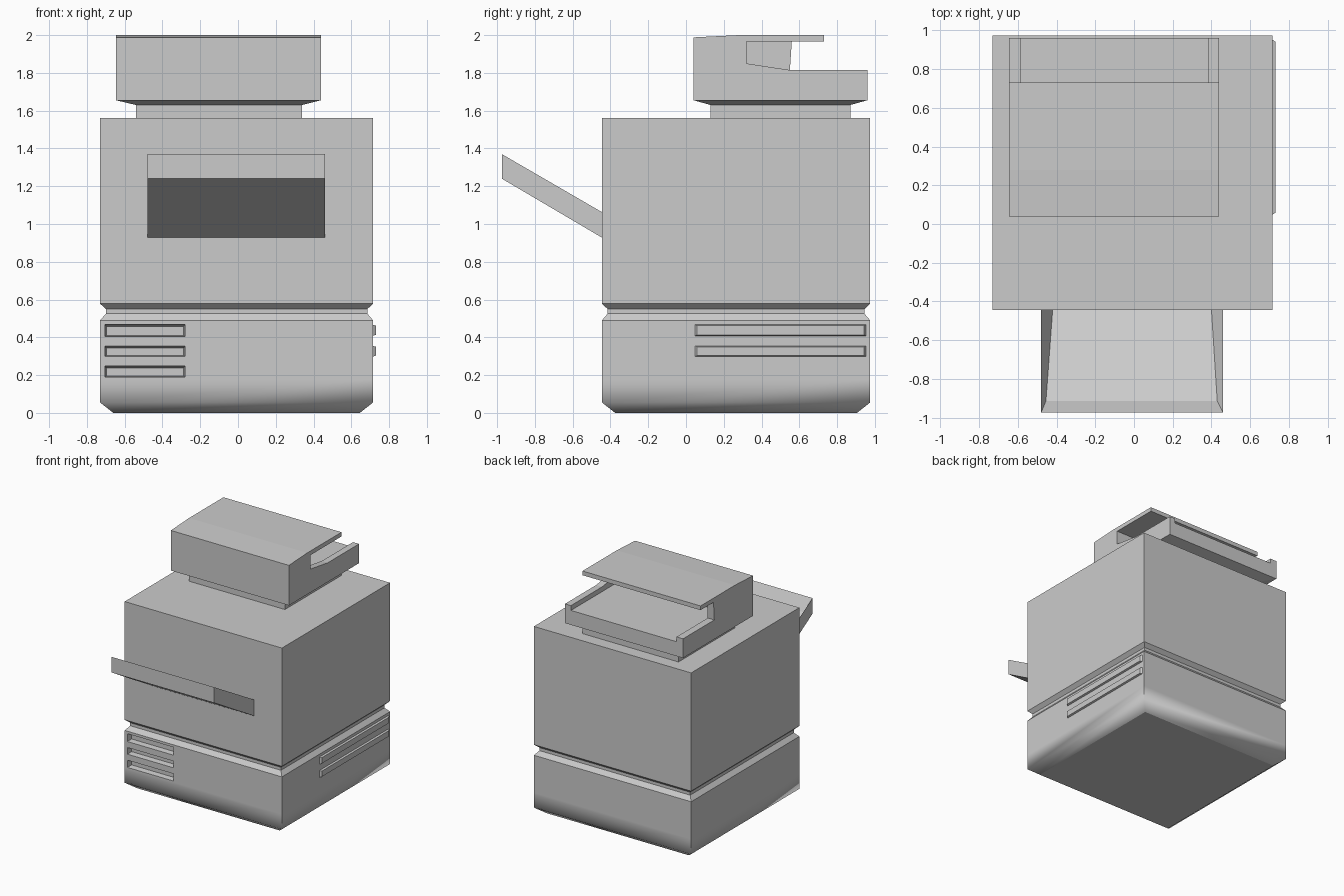
import bpy, bmesh, math

if "Cube" in bpy.data.objects:
    bpy.data.objects.remove(bpy.data.objects["Cube"])


def make(name, lofts, caps=(True, True)):
    """Build an object from one or more lofts; each loft is a list of point rings."""
    bm = bmesh.new()
    for rings in lofts:
        loops = [[bm.verts.new(p) for p in ring] for ring in rings]
        n = len(loops[0])
        for a, b in zip(loops, loops[1:]):
            for i in range(n):
                j = (i + 1) % n
                bm.faces.new((a[i], a[j], b[j], b[i]))
        if caps[0]:
            bm.faces.new(loops[0][::-1])
        if caps[1]:
            bm.faces.new(loops[-1])
    bmesh.ops.recalc_face_normals(bm, faces=bm.faces)
    mesh = bpy.data.meshes.new(name)
    bm.to_mesh(mesh)
    bm.free()
    ob = bpy.data.objects.new(name, mesh)
    bpy.context.collection.objects.link(ob)
    return ob


def rect_z(x0, x1, y0, y1, z, d=0):
    return [(x0 + d, y0 + d, z), (x1 - d, y0 + d, z), (x1 - d, y1 - d, z), (x0 + d, y1 - d, z)]


def extrude_x(profile, x0, x1):
    return [[(x, y, z) for y, z in profile] for x in (x0, x1)]


def cut(ob, cutter):
    bpy.context.view_layer.objects.active = ob
    mod = ob.modifiers.new("cut", 'BOOLEAN')
    mod.operation, mod.solver, mod.object = 'DIFFERENCE', 'EXACT', cutter
    bpy.ops.object.modifier_apply(modifier=mod.name)
    bpy.data.objects.remove(cutter)


BODY = (-0.73, 0.715, -0.445, 0.975)
NECK = (-0.54, 0.34, 0.13, 0.87)
HEAD = (-0.645, 0.44, 0.04, 0.96)

# Base with tapered foot
base = make("base", [[
    rect_z(-0.66, 0.645, -0.375, 0.905, 0), rect_z(*BODY, 0.055),
    rect_z(*BODY, 0.18), rect_z(*BODY, 0.49)]])

# Three recessed slots in the base front
slots = []
for z0, z1 in ((0.405, 0.47), (0.3, 0.355), (0.19, 0.25)):
    slots.append([[(x0, y, a), (x1, y, a), (x1, y, b), (x0, y, b)] for x0, x1, y, a, b in (
        (-0.708, -0.277, -0.46, z0 - 0.003, z1 + 0.003),
        (-0.697, -0.288, -0.40, z0 + 0.005, z1 - 0.012))])
cut(base, make("slot_cutter", slots))
bpy.ops.object.select_all(action='DESELECT')
base.select_set(True)
bpy.context.view_layer.objects.active = base
bpy.ops.object.shade_smooth_by_angle(angle=math.radians(55))
for p in base.data.polygons:
    if abs(p.normal.z) > 0.95:
        p.use_smooth = False

# Raised bars on the right side of the base
bars = []
for z0, z1 in ((0.405, 0.47), (0.295, 0.358)):
    bars.append([[(x, 0.04 + d, z0 + e), (x, 0.96 - d, z0 + e), (x, 0.96 - d, z1 - e), (x, 0.04 + d, z1 - e)]
                 for x, d, e in ((0.705, 0, 0), (0.73, 0.018, 0.008))])
make("side_bars", bars)

# Main housing, with the groove that separates it from the base
make("housing", [[
    rect_z(*BODY, 0.49), rect_z(*BODY, 0.525, 0.03), rect_z(*BODY, 0.55, 0.03),
    rect_z(*BODY, 0.578), rect_z(*BODY, 1.56)]], caps=(False, True))

# Front tray: sloped shell whose open top tapers down to a floor
L, R = -0.48, 0.46
YB, YF = -0.44, -0.975
make("front_tray", [[
    [(L, YB, 0.925), (R, YB, 0.925), (R, YF, 1.24), (L, YF, 1.24)],
    [(L, YB, 1.06), (R, YB, 1.06), (R, YF, 1.37), (L, YF, 1.37)],
    [(-0.42, YB, 0.95), (0.40, YB, 0.95), (0.43, -0.915, 1.265), (-0.455, -0.915, 1.265)]]])

# Neck flaring out to the underside of the scanner
make("scanner_neck", [[
    rect_z(*NECK, 1.56), rect_z(*NECK, 1.63), rect_z(*HEAD, 1.655)]], caps=(False, False))

# Scanner head: side profile with lid overhanging the rear tray
scanner = make("scanner_head", [extrude_x([
    (0.04, 1.655), (0.04, 1.988), (0.28, 2.0), (0.73, 2.0), (0.73, 1.965),
    (0.56, 1.965), (0.55, 1.815), (0.96, 1.815), (0.96, 1.655)], HEAD[0], HEAD[1])])
# Hollow between the tray rims, open at the back
cut(scanner, make("tray_cutter", [extrude_x(
    [(0.32, 1.965), (0.32, 1.775), (1.1, 1.775), (1.1, 1.965)], -0.585, 0.385)]))
# Longer opening in the right wall
cut(scanner, make("side_cutter", [extrude_x(
    [(0.32, 1.965), (0.32, 1.85), (0.55, 1.815), (0.65, 1.815), (0.65, 1.965)], 0.37, 0.6)]))
